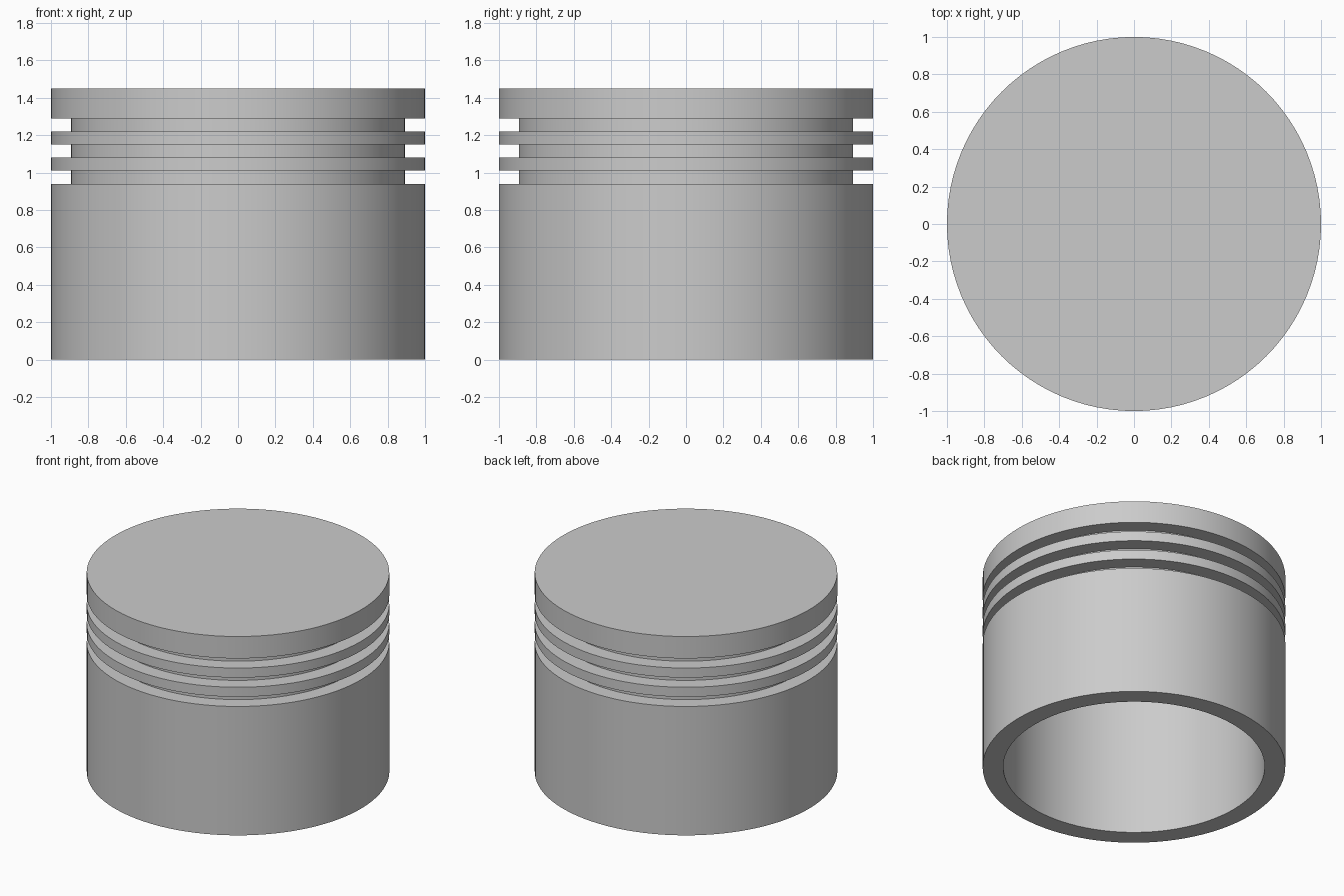
import bpy, bmesh
from math import cos, sin, tau

cube = bpy.data.objects.get("Cube")
if cube:
    bpy.data.objects.remove(cube, do_unlink=True)

SIDES = 96
HEIGHT, OUTER, GROOVE, BORE = 1.45, 1.0, 0.893, 0.864
CEILING = 1.31
GROOVE_BOTTOMS = (0.94, 1.08, 1.22)
GROOVE_WIDTH = 0.07

# Plain grey metal
metal = bpy.data.materials.new("grey metal")
metal.use_nodes = True
colour = (0.6, 0.6, 0.6, 1)
metal.diffuse_color = colour
metal.node_tree.nodes["Principled BSDF"].inputs["Base Color"].default_value = colour

# Profile from the bore ceiling, down round the skirt and up past the ring grooves
profile = [(BORE, CEILING), (BORE, 0), (OUTER, 0)]
for z in GROOVE_BOTTOMS:
    top = z + GROOVE_WIDTH
    profile += [(OUTER, z), (GROOVE, z), (GROOVE, top), (OUTER, top)]
profile.append((OUTER, HEIGHT))

# Turn the profile into a closed hollow body
bm = bmesh.new()
angles = [tau * i / SIDES for i in range(SIDES)]
rings = [[bm.verts.new((r * cos(a), r * sin(a), z)) for a in angles] for r, z in profile]
for low, high in zip(rings, rings[1:]):
    for i in range(SIDES):
        j = (i + 1) % SIDES
        bm.faces.new((low[i], low[j], high[j], high[i]))
bm.faces.new(rings[0])    # bore ceiling
bm.faces.new(rings[-1])   # crown
bmesh.ops.recalc_face_normals(bm, faces=bm.faces)

mesh = bpy.data.meshes.new("piston_body")
bm.to_mesh(mesh)
bm.free()
mesh.materials.append(metal)
piston = bpy.data.objects.new("piston_body", mesh)
bpy.context.collection.objects.link(piston)

# Smooth round walls with crisp rims
bpy.ops.object.select_all(action='DESELECT')
piston.select_set(True)
bpy.context.view_layer.objects.active = piston
bpy.ops.object.shade_smooth_by_angle()
